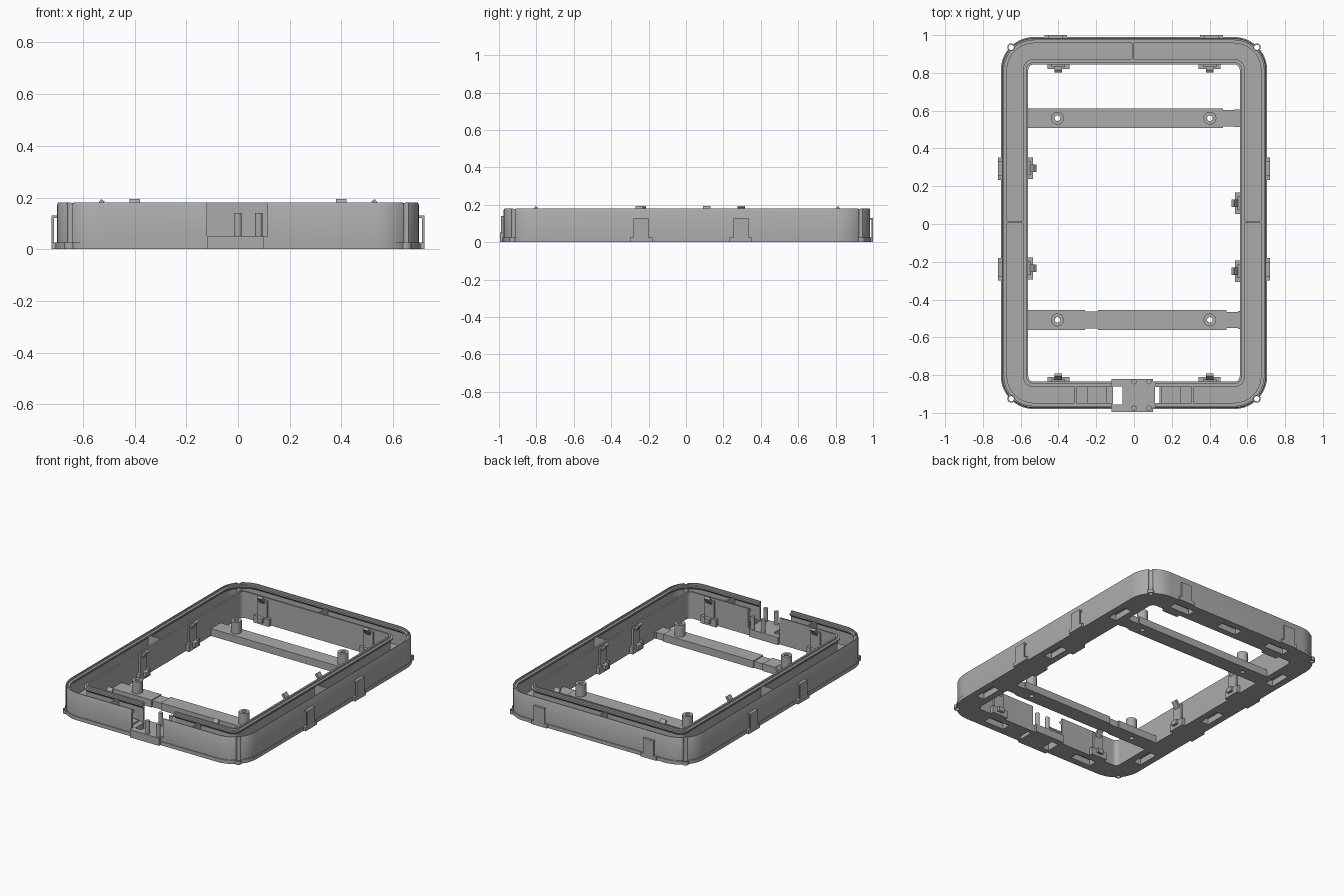
import bpy, bmesh, math
from mathutils import Matrix, Vector

if "Cube" in bpy.data.objects:
    bpy.data.objects.remove(bpy.data.objects["Cube"])

grey = bpy.data.materials.new("plain grey")
grey.diffuse_color = (0.41, 0.41, 0.41, 1)
grey.use_nodes = True
grey.node_tree.nodes["Principled BSDF"].inputs["Base Color"].default_value = grey.diffuse_color


def finish(name, bm, smooth=False):
    bmesh.ops.recalc_face_normals(bm, faces=bm.faces)
    me = bpy.data.meshes.new(name)
    bm.to_mesh(me)
    bm.free()
    ob = bpy.data.objects.new(name, me)
    bpy.context.collection.objects.link(ob)
    me.materials.append(grey)
    if smooth:
        bpy.ops.object.select_all(action='DESELECT')
        ob.select_set(True)
        bpy.context.view_layer.objects.active = ob
        bpy.ops.object.shade_smooth_by_angle(angle=math.radians(30))
    return ob


def box(bm, x0, x1, y0, y1, z0, z1, mat=Matrix()):
    m = Matrix.Translation(((x0 + x1) / 2, (y0 + y1) / 2, (z0 + z1) / 2))
    s = Matrix.Diagonal((x1 - x0, y1 - y0, z1 - z0, 1))
    bmesh.ops.create_cube(bm, size=1, matrix=mat @ m @ s)


def cyl(bm, x, y, r, z0, z1, n=24):
    bmesh.ops.create_cone(bm, cap_ends=True, segments=n, radius1=r, radius2=r, depth=z1 - z0,
                          matrix=Matrix.Translation((x, y, (z0 + z1) / 2)))


def tube(bm, x, y, ro, ri, z0, z1, start=0.0, sweep=math.tau, n=20):
    """Hollow cylinder, or an open arc of one."""
    full = sweep > 6.28
    rows = []
    for i in range(n if full else n + 1):
        a = start + sweep * i / n
        rows.append([bm.verts.new((x + r * math.cos(a), y + r * math.sin(a), z))
                     for r, z in ((ro, z0), (ro, z1), (ri, z1), (ri, z0))])
    for i in range(n):
        p, q = rows[i], rows[(i + 1) % len(rows)]
        for k in range(4):
            bm.faces.new((p[k], q[k], q[(k + 1) % 4], p[(k + 1) % 4]))
    if not full:
        bm.faces.new(rows[0])
        bm.faces.new(rows[-1])


def cut(ob, bm):
    cutter = finish("cutter", bm)
    cutter.hide_render = True
    mod = ob.modifiers.new("cut", 'BOOLEAN')
    mod.operation, mod.solver, mod.object = 'DIFFERENCE', 'EXACT', cutter
    bpy.context.view_layer.objects.active = ob
    bpy.ops.object.modifier_apply(modifier=mod.name)
    bpy.data.objects.remove(cutter)


# Channel frame: wall, ledge and floor section swept round a rounded rectangle
HX, Y0, Y1, R = 0.70, -0.975, 0.985, 0.17


def loop(d, n=10):
    r = max(R - d, 0.02)
    pts = []
    for k, (sx, sy) in enumerate(((1, 1), (-1, 1), (-1, -1), (1, -1))):
        cx = sx * (HX - d - r)
        cy = Y1 - d - r if sy > 0 else Y0 + d + r
        for i in range(n + 1):
            a = math.pi / 2 * (k + i / n)
            pts.append((cx + r * math.cos(a), cy + r * math.sin(a)))
    return pts


outer = [(-.005, 0), (-.005, .025), (0, .025), (0, .172), (.004, .18), (.012, .18), (.012, .168),
         (.028, .168), (.028, .158), (.012, .142), (.012, .05)]
inner = [(.128, .05), (.128, .142), (.112, .158), (.112, .168), (.128, .168), (.128, .18),
         (.14, .18), (.14, 0)]
section = outer + inner
bm = bmesh.new()
rings = [[bm.verts.new((x, y, z)) for x, y in loop(d)] for d, z in section]
for k, ring in enumerate(rings):
    nxt = rings[(k + 1) % len(rings)]
    for i in range(len(ring)):
        j = (i + 1) % len(ring)
        bm.faces.new((ring[i], ring[j], nxt[j], nxt[i]))
frame = finish("channel_frame", bm, True)

# Openings: front gap, floor windows, underside pockets, corner pin holes
corners = [(sx * 0.65, y) for sx in (-1, 1) for y in (-0.925, 0.935)]
bm = bmesh.new()
box(bm, -.12, .115, -1.1, -.8, .0501, .3)
box(bm, -.11, -.06, -.955, -.855, -.1, .0499)
box(bm, .11, .135, -.955, -.86, -.1, .0499)
cut(frame, bm)
bm = bmesh.new()
box(bm, -.11, -.06, -.955, -.855, .02, .1)
box(bm, .11, .135, -.955, -.86, .02, .1)
for s in (-1, 1):
    for y in (-.65, 0, .62):
        box(bm, s * .632 - .028, s * .632 + .028, y - .075, y + .075, -.1, .04)
    box(bm, s * .35 - .075, s * .35 + .075, -.933, -.877, -.1, .04)
for x in (-.38, 0, .38):
    box(bm, x - .075, x + .075, .887, .943, -.1, .04)
for x, y in corners:
    cyl(bm, x, y, .014, -.1, .3)
cut(frame, bm)

# Corner pin sleeves: low ring outside, half tube behind the wall
bm = bmesh.new()
for x, y in corners:
    tube(bm, x, y, .021, .014, 0, .025)
    mid = math.atan2(-y, -x * 1.4)
    tube(bm, x, y, .02, .014, .025, .178, mid - 1.5, 3.0, 12)
finish("corner_sleeves", bm, True)

# Thin ribs dividing the channel, and raised plates beside the front gap
bm = bmesh.new()
box(bm, -.01, 0, .86, .972, .05, .165)
for s in (-1, 1):
    box(bm, s * .63 - .055, s * .63 + .055, .005, .015, .05, .165)
    box(bm, s * .31 - .005, s * .31 + .005, -.963, -.85, .05, .165)
    a, b = sorted((s * .145, s * .25))
    box(bm, a, b, -.955, -.86, .045, .06)
finish("channel_ribs", bm)

# Connector plate in the front gap with four pegs
bm = bmesh.new()
box(bm, -.06, .10, -.995, -.82, 0, .052)
for a, b in ((-.86, -.82), (-.995, -.955)):
    box(bm, -.12, -.06, a, b, 0, .052)
finish("connector_plate", bm)
bm = bmesh.new()
for x in (0, .08):
    for y in (-.835, -.975):
        cyl(bm, x, y, .014, .05, .14, 16)
finish("connector_pegs", bm, True)

# Crossbars with stepped ends and hollow screw posts
for name, y, joint in (("rear", .56, False), ("front", -.508, True)):
    bm = bmesh.new()
    spans = [(-.565, .47, .052), (.47, .53, .043), (.53, .565, .047)]
    if joint:
        spans = [(-.565, -.26, .052), (-.26, -.19, .045), (-.19, .49, .053),
                 (.49, .55, .043), (.55, .565, .047)]
    for x0, x1, w in spans:
        box(bm, x0, x1, y - w, y + w, 0, .05 if w > .05 else .044)
    bar = finish(name + "_crossbar", bm)
    for x in (-.405, .402):
        bm = bmesh.new()
        cyl(bm, x, y, .015, -.1, .3)
        cut(bar, bm)
    bm = bmesh.new()
    for x in (-.405, .402):
        tube(bm, x, y, .034, .015, .045, .13)
    finish(name + "_posts", bm, True)


# Clips: local +y points away from the wall
def place(x, y, direction):
    return Matrix.Translation((x, y, 0)) @ Matrix.Rotation(direction - math.pi / 2, 4, 'Z')


def outer_clip(bm, m, reach):
    box(bm, -.06, .06, -.004, reach, 0, .025, m)
    box(bm, -.04, .04, reach - .009, reach, .025, .13, m)
    box(bm, -.04, .04, -.004, reach, .12, .13, m)


def inner_clip(bm, m):
    box(bm, -.058, .058, -.004, .024, 0, .05, m)
    box(bm, -.036, .036, -.004, .014, .05, .165, m)
    box(bm, -.02, .02, .014, .042, .02, .05, m)
    tilt = m @ Matrix.Translation((0, .02, .165)) @ Matrix.Rotation(math.radians(-35), 4, 'X')
    box(bm, -.02, .02, -.008, .008, -.025, .03, tilt)


E, N, W, S = 0, math.pi / 2, math.pi, -math.pi / 2
bm = bmesh.new()
for y in (.293, -.24):
    outer_clip(bm, place(.70, y, E), .021)
    outer_clip(bm, place(-.70, y, W), .021)
for x in (-.415, .41):
    outer_clip(bm, place(x, .985, N), .015)
finish("outer_clips", bm)

bm = bmesh.new()
for x, y, d in ((-.56, .295, E), (-.56, -.235, E), (.56, .11, W), (.56, -.25, W),
                (-.40, .845, S), (.40, .845, S), (-.40, -.835, N), (.40, -.835, N)):
    inner_clip(bm, place(x, y, d))
finish("inner_clips", bm)
